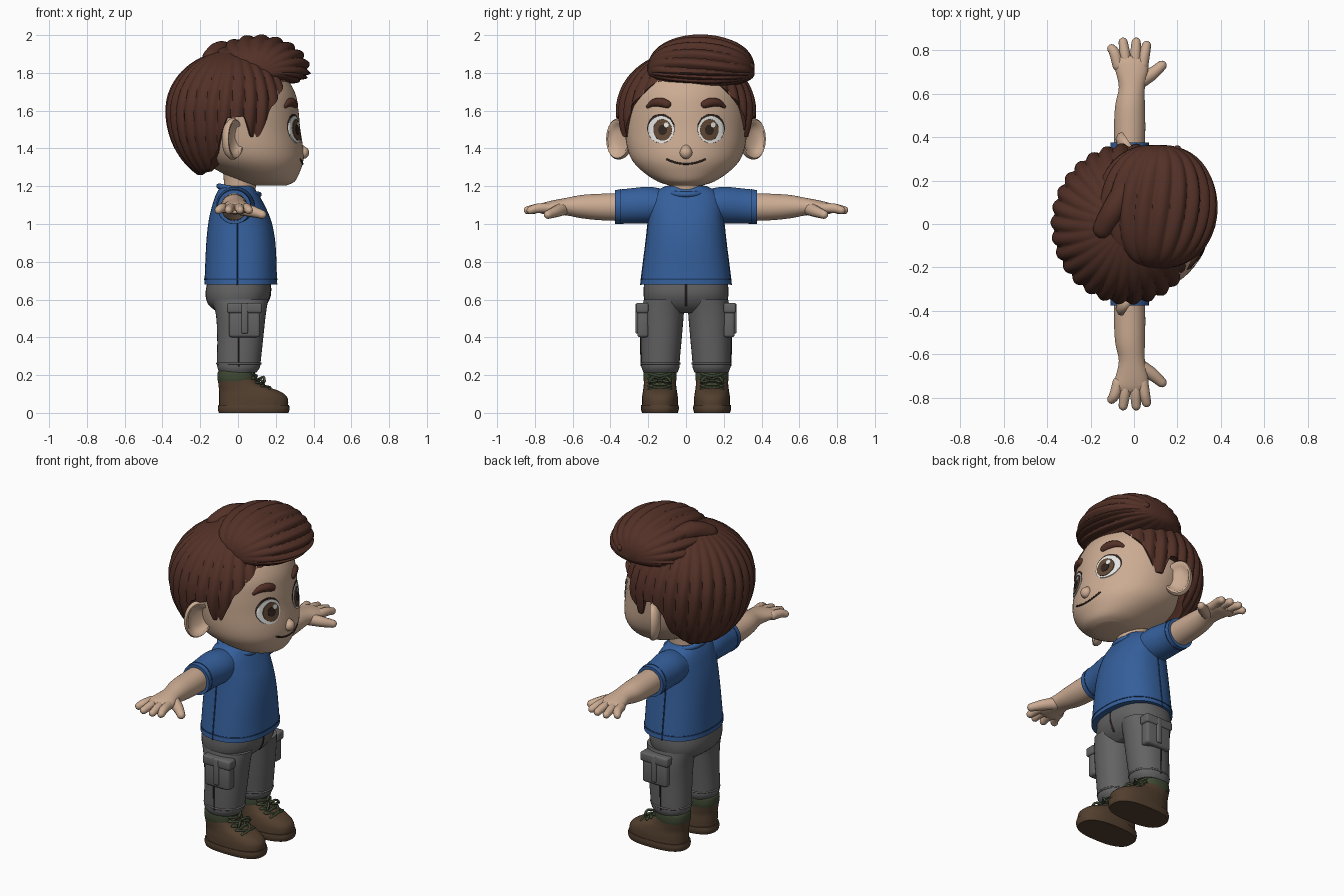
import bpy, bmesh, math
from mathutils import Vector

if "Cube" in bpy.data.objects:
    bpy.data.objects.remove(bpy.data.objects["Cube"])

def mat(name, r, g, b):
    m = bpy.data.materials.new(name)
    m.diffuse_color = (r, g, b, 1)
    m.use_nodes = True
    m.node_tree.nodes["Principled BSDF"].inputs["Base Color"].default_value = m.diffuse_color
    return m

SKIN = mat("skin", .60, .41, .29)
HAIR = mat("hair_brown", .085, .03, .02)
BLUE = mat("shirt_blue", .035, .115, .33)
NAVY = mat("seam_navy", .015, .05, .15)
GREY = mat("trouser_grey", .125, .125, .128)
BOOT = mat("boot_brown", .085, .05, .028)
OLIVE = mat("olive_green", .05, .065, .033)
WHITE = mat("eye_white", .78, .78, .76)
IRIS = mat("iris_brown", .12, .065, .035)
DARK = mat("dark_line", .03, .018, .014)
TAU = 2 * math.pi

def finish(name, bm, m):
    bmesh.ops.recalc_face_normals(bm, faces=bm.faces)
    me = bpy.data.meshes.new(name)
    bm.to_mesh(me)
    bm.free()
    me.materials.append(m)
    ob = bpy.data.objects.new(name, me)
    bpy.context.collection.objects.link(ob)
    bpy.ops.object.select_all(action='DESELECT')
    ob.select_set(True)
    bpy.context.view_layer.objects.active = ob
    bpy.ops.object.shade_smooth_by_angle(angle=math.radians(50))
    return ob

def skin_rings(name, rings, m, loop=False):
    """Join a list of point rings into one closed surface."""
    bm = bmesh.new()
    vs = [[bm.verts.new(p) for p in r] for r in rings]
    n = len(vs[0])
    pairs = list(zip(vs, vs[1:])) + ([(vs[-1], vs[0])] if loop else [])
    for a, b in pairs:
        for i in range(n):
            j = (i + 1) % n
            bm.faces.new((a[i], a[j], b[j], b[i]))
    if not loop:
        bm.faces.new(vs[0])
        bm.faces.new(vs[-1])
    return finish(name, bm, m)

def smooth(keys, k=4):
    """Catmull-Rom samples between key tuples."""
    out = []
    for i in range(len(keys) - 1):
        p = [keys[max(0, min(len(keys) - 1, i + d))] for d in (-1, 0, 1, 2)]
        for j in range(k):
            t = j / k
            out.append(tuple(b + .5 * t * (c - a + t * (2*a - 5*b + 4*c - d + t * (3*(b - c) + d - a)))
                             for a, b, c, d in zip(*p)))
    return out + [tuple(keys[-1])]

def loft(name, keys, m, axis='z', power=2, s=1, n=40):
    """Keys are (along, centre a, centre b, radius a, radius b)."""
    rings = []
    for t, ca, cb, ra, rb in smooth(keys):
        r = []
        for i in range(n):
            c, q = math.cos(TAU * i / n), math.sin(TAU * i / n)
            a = ca + ra * math.copysign(abs(c) ** (2 / power), c)
            b = cb + rb * math.copysign(abs(q) ** (2 / power), q)
            r.append((a, b, t) if axis == 'z' else (a, t * s, b))
        rings.append(r)
    return skin_rings(name, rings, m)

def tube(name, pts, radii, m, loop=False, n=12):
    """Round-ended tube through points."""
    P = [tuple(p) + (r,) for p, r in zip(pts, radii)]
    P = P if loop else smooth(P)
    V, R = [Vector(p[:3]) for p in P], [p[3] for p in P]
    D = []
    for i in range(len(V)):
        a, b = (V[i - 1], V[(i + 1) % len(V)]) if loop else (V[max(0, i - 1)], V[min(len(V) - 1, i + 1)])
        D.append((b - a).normalized())
    items = list(zip(V, R, D))
    if not loop:
        caps = [math.radians(a) for a in (25, 50, 75, 87)]
        def cap(i, sg):
            return [(V[i] + D[i] * sg * R[i] * math.sin(a), R[i] * math.cos(a), D[i]) for a in caps]
        items = cap(0, -1)[::-1] + items + cap(-1, 1)
    ref = Vector((0, 0, 1)) if max(abs(d.z) for d in D) < .9 else Vector((.3, 1, .1)).normalized()
    rings = []
    for v, r, d in items:
        u = d.cross(ref).normalized()
        w = d.cross(u)
        rings.append([v + r * (u * math.cos(TAU * i / n) + w * math.sin(TAU * i / n)) for i in range(n)])
    return skin_rings(name, rings, m, loop)

def box(name, c, size, m, bevel=.015):
    bm = bmesh.new()
    bmesh.ops.create_cube(bm, size=1)
    for v in bm.verts:
        v.co = Vector([c[k] + v.co[k] * size[k] for k in range(3)])
    bmesh.ops.bevel(bm, geom=bm.edges[:], offset=bevel, segments=3, profile=.5, affect='EDGES')
    return finish(name, bm, m)

# Head and neck
HEAD = [(1.205, .17, 0, .09, .09), (1.225, .15, 0, .15, .15), (1.27, .12, 0, .205, .22),
        (1.33, .08, 0, .265, .28), (1.4, .05, 0, .295, .31), (1.5, .02, 0, .31, .325),
        (1.6, 0, 0, .32, .33), (1.7, -.01, 0, .31, .32), (1.8, -.02, 0, .25, .27), (1.87, -.02, 0, .12, .13)]
loft("head", HEAD, SKIN, n=64)
loft("neck", [(1.12, 0, 0, .085, .09), (1.2, .01, 0, .085, .09), (1.32, .02, 0, .1, .1)], SKIN)
PROFILE = smooth(HEAD)

def face_x(y, z):
    for a, b in zip(PROFILE, PROFILE[1:]):
        if a[0] <= z <= b[0]:
            f = (z - a[0]) / (b[0] - a[0])
            cx, rx, ry = [a[k] + f * (b[k] - a[k]) for k in (1, 3, 4)]
            return cx + rx * math.sqrt(max(0, 1 - (y / ry) ** 2))

def patch(name, y, z, ry, rz, off, m, arch=0):
    """Thin oval plate that follows the face."""
    rings = []
    for f, o in ((1, -.004), (.98, off), (.8, off), (.55, off), (.3, off), (.02, off)):
        r = []
        for i in range(32):
            dy, dz = f * ry * math.cos(TAU * i / 32), f * rz * math.sin(TAU * i / 32)
            py, pz = y + dy, z + dz - arch * (dy / ry) ** 2
            r.append((face_x(py, pz) + o, py, pz))
        rings.append(r)
    return skin_rings(name, rings, m)

tube("nose", [(.325, 0, 1.40), (.343, 0, 1.378)], [.026, .034], SKIN, n=20)
ys = [-.1 + .02 * i for i in range(11)]
smile = [(y, 1.318 + .024 * (y / .1) ** 2) for y in ys]
tube("mouth", [(face_x(y, z), y, z) for y, z in smile], [.005] * 11, DARK, n=8)

for s, side in ((-1, "right"), (1, "left")):
    # Eyes and brows
    patch(side + "_lashes", s * .133, 1.508, .074, .076, .002, DARK)
    patch(side + "_eye", s * .132, 1.5, .07, .073, .005, WHITE)
    patch(side + "_iris", s * .124, 1.498, .05, .058, .008, IRIS)
    patch(side + "_pupil", s * .124, 1.498, .024, .028, .010, DARK)
    patch(side + "_glint", s * .124 + .02, 1.525, .013, .014, .012, WHITE)
    brow = [(s * y, z) for y, z in ((.098, 1.633), (.13, 1.643), (.17, 1.641), (.2, 1.622))]
    tube(side + "_brow", [(face_x(y, z) - .005, y, z) for y, z in brow], [.022, .025, .021, .011], HAIR)
    # Ear: dished oval tilted forward
    d, nrm = Vector((-.55, s * .83, 0)), Vector((.83, s * .55, 0))
    rings = []
    for f, h in ((.4, -.035), (.85, -.02), (1, .002), (1, .014), (.93, .025), (.82, .024), (.7, .008), (.4, -.004), (.03, -.004)):
        rings.append([Vector((-.03, s * .345, 1.45)) + nrm * h + d * (.083 * f * math.cos(TAU * i / 32))
                      + Vector((0, 0, 1)) * (f * math.sin(TAU * i / 32) * (.108 + .012 * math.cos(TAU * i / 32)))
                      for i in range(32)])
    skin_rings(side + "_ear", rings, SKIN)

# Hair: back shell with a shaped lower edge, strands as ridges
EDGE = [(0, 1.78), (30, 1.75), (53, 1.62), (65, 1.46), (73, 1.46), (79, 1.57), (95, 1.56), (106, 1.38), (125, 1.28), (180, 1.26)]

def hairline(az):
    a = abs((math.degrees(az) + 180) % 360 - 180)
    for (a0, z0), (a1, z1) in zip(EDGE, EDGE[1:]):
        if a <= a1:
            return z0 + (z1 - z0) * (a - a0) / (a1 - a0)
    return EDGE[-1][1]

def ridge(az, th, count, twist, amp):
    return 1 + amp * math.sin(th) * (abs(math.sin(count * az / 2 + twist * th)) - .75)

rings, n, steps = [], 240, 36
for k in range(1, steps + 2):
    r = []
    for i in range(n):
        az = TAU * i / n
        h = hairline(az) - 1.6
        th = math.acos(h / (.32 if h > 0 else .4)) * min(k, steps) / steps
        q = ridge(az, th, 30, 1.2, .055) * math.sin(th) * (.86 if k > steps else 1)
        z = math.cos(th)
        r.append((-.03 + .35 * q * math.cos(az), .368 * q * math.sin(az), 1.6 + z * (.32 if z > 0 else .4)))
    rings.append(r)
skin_rings("hair_back", rings, HAIR)

# Swept fringe: ridged blob whose strands run sideways over the top
rings = []
for k in range(1, 36):
    th = math.pi * k / 36
    r = []
    for i in range(n):
        az = TAU * i / n
        q = ridge(az, th, 20, 1.5, .09) * math.sin(th) ** .8
        z = q * math.sin(az)
        r.append((.105 + .275 * q * math.cos(az), .08 - .285 * math.cos(th), 1.805 + z * (.195 if z > 0 else .085)))
    rings.append(r)
skin_rings("hair_fringe", rings, HAIR)
tube("crown_tuft", [(-.14, -.02, 1.88), (-.09, .07, 1.915), (-.02, .2, 1.89)], [.05, .055, .05], HAIR)
tube("fringe_tip", [(.2, .16, 1.87), (.22, .27, 1.84), (.2, .345, 1.835)], [.06, .045, .018], HAIR)

# Shirt
SHIRT = [(.68, .015, 0, .193, .24), (.75, .015, 0, .19, .232), (.9, .015, 0, .183, .213), (1.02, .01, 0, .165, .2),
         (1.12, 0, 0, .13, .195), (1.17, -.005, 0, .105, .165), (1.2, -.005, 0, .085, .11)]
loft("shirt", SHIRT, BLUE, power=2.3, n=56)
loft("shirt_hem", [(.704, .015, 0, .1945, .2405), (.711, .015, 0, .194, .2395)], NAVY, power=2.3, n=56)
ring = [TAU * i / 40 for i in range(40)]
tube("collar", [(.005 + .105 * math.cos(a), .108 * math.sin(a), 1.178 - .022 * math.cos(a)) for a in ring],
     [.015] * 40, BLUE, loop=True)

# Trouser hips
loft("trouser_hips", [(.53, .0, 0, .10, .16), (.57, -.005, 0, .15, .21), (.63, 0, 0, .172, .225),
                      (.7, .005, 0, .165, .22)], GREY, power=2.4)
tube("trouser_fly", [(.17, 0, .68), (.168, 0, .62), (.145, 0, .57)], [.006] * 3, DARK, n=8)

for s, side in ((-1, "right"), (1, "left")):
    # Sleeve, cuff line and side seam
    loft(side + "_sleeve", [(.12, -.01, 1.095, .1, .09), (.2, -.015, 1.1, .1, .097), (.3, -.02, 1.095, .09, .093),
                            (.375, -.02, 1.09, .088, .09)], BLUE, 'y', s=s)
    loft(side + "_sleeve_seam", [(.343, -.02, 1.092, .0905, .093), (.349, -.02, 1.092, .0905, .093)], NAVY, 'y', s=s)
    tube(side + "_side_seam", [(-.005, s * (k[4] - .001), k[0]) for k in SHIRT[:4]], [.004] * 4, NAVY, n=8)
    # Arm, palm, fingers
    loft(side + "_arm", [(.3, -.02, 1.09, .07, .075), (.45, -.02, 1.09, .072, .07), (.55, -.018, 1.092, .068, .062),
                         (.63, -.01, 1.092, .06, .047), (.7, -.01, 1.088, .074, .038), (.75, -.017, 1.083, .082, .031),
                         (.775, -.02, 1.08, .065, .022)], SKIN, 'y', s=s)
    for i, (x0, x1, y1) in enumerate(((-.073, -.103, .808), (-.035, -.05, .838), (.005, .01, .838), (.04, .058, .823))):
        tube(f"{side}_finger_{i + 1}", [(x0, s * .73, 1.085), ((x0 + x1) / 2, s * .785, 1.083), (x1, s * y1, 1.073)],
             [.026, .025, .021], SKIN)
    tube(side + "_thumb", [(.02, s * .655, 1.08), (.08, s * .69, 1.065), (.128, s * .73, 1.05)], [.036, .03, .023], SKIN)
    # Trouser leg and cargo pocket
    loft(side + "_leg", [(.215, 0, s * .135, .098, .09), (.24, .003, s * .135, .112, .1), (.28, .005, s * .135, .116, .102),
                         (.4, .012, s * .13, .122, .108), (.52, .015, s * .125, .132, .113), (.6, .01, s * .115, .15, .108)],
         GREY, power=2.2)
    tube(side + "_leg_hem", [(.005 + .115 * math.cos(a), s * .135 + .101 * math.sin(a), .262) for a in ring],
         [.006] * 40, GREY, loop=True, n=8)
    tube(side + "_leg_seam", [(.005, s * .236, .25), (.005, s * .239, .33), (.005, s * .239, .4)], [.004] * 3, DARK, n=8)
    box(side + "_pocket", (.035, s * .228, .475), (.165, .06, .15), GREY)
    box(side + "_pocket_flap", (.035, s * .232, .555), (.185, .066, .055), GREY, .012)
    box(side + "_pocket_strap", (.035, s * .236, .5), (.035, .064, .16), GREY, .008)
    # Boot
    Y = s * .138
    loft(side + "_sole", [(0, .083, Y, .184, .095), (.02, .083, Y, .19, .1), (.043, .083, Y, .187, .099)], BOOT, power=2.6)
    loft(side + "_boot", [(.03, .083, Y, .182, .096), (.08, .081, Y, .181, .095), (.115, .06, Y, .16, .09),
                          (.145, .017, Y, .12, .086), (.175, -.006, Y, .1, .085), (.19, -.01, Y, .094, .083)], BOOT, power=2.4)
    loft(side + "_boot_collar", [(.165, -.008, Y, .098, .085), (.185, -.009, Y, .1, .088), (.215, -.009, Y, .098, .087),
                                 (.226, -.009, Y, .088, .078)], OLIVE, power=2.3)
    # Laces
    steps_xz = [(.19, .126), (.15, .143), (.122, .161), (.102, .183), (.096, .207)]
    for i, ((x0, z0), (x1, z1)) in enumerate(zip(steps_xz, steps_xz[1:])):
        for k in (-1, 1):
            tube(f"{side}_lace_{i}_{k + 1}", [(x0 - .025, Y - k * .058, z0), ((x0 + x1) / 2, Y, (z0 + z1) / 2),
                                             (x1 - .02, Y + k * .058, z1)], [.007] * 3, OLIVE, n=8)
    for k in (-1, 1):
        tube(f"{side}_lace_bow_{k + 1}", [(.11, Y, .178), (.135, Y + k * .035, .19), (.14, Y + k * .055, .165),
                                         (.125, Y + k * .02, .17)], [.007] * 4, OLIVE, n=8)
